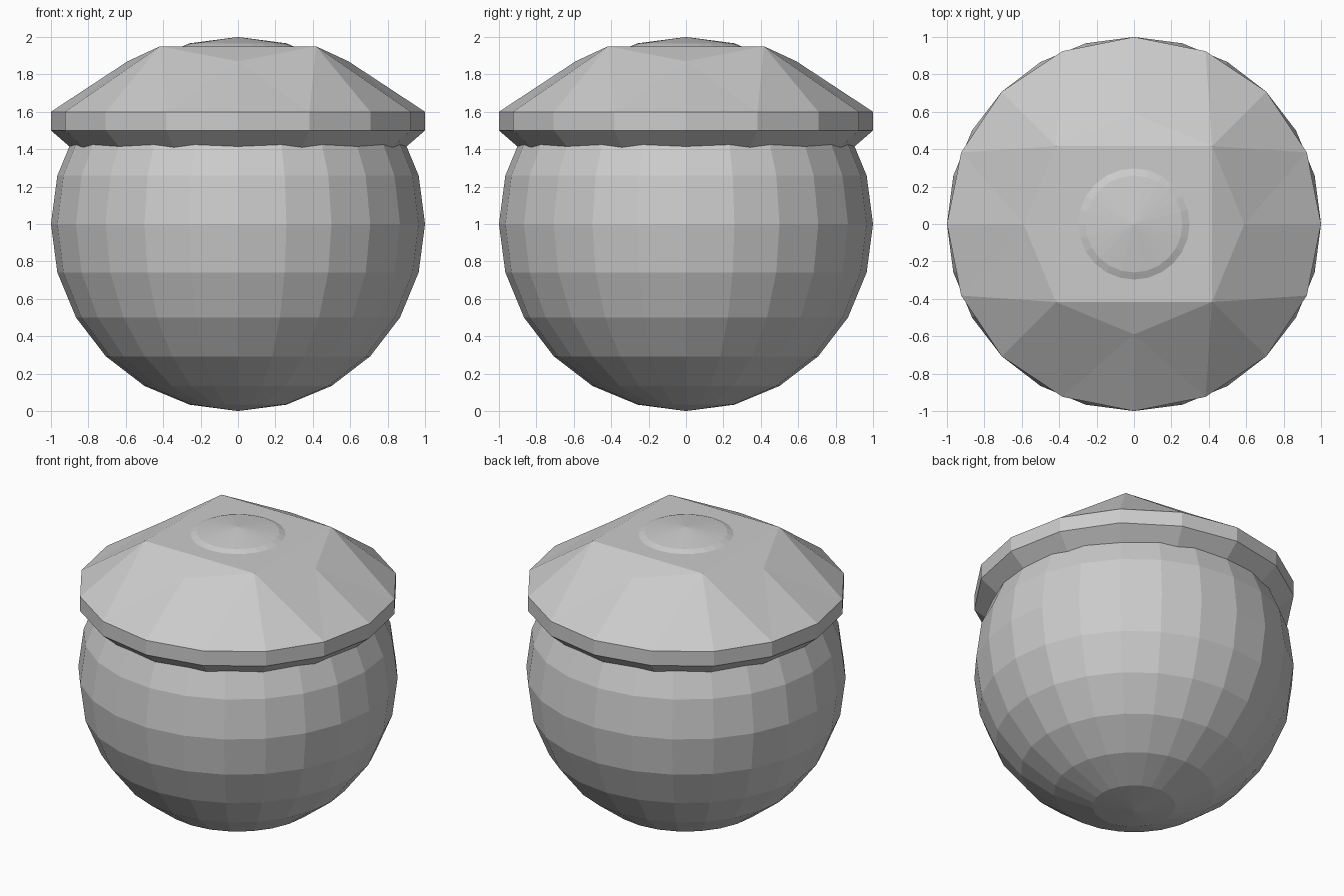
import bpy, bmesh, math

if "Cube" in bpy.data.objects:
    bpy.data.objects.remove(bpy.data.objects["Cube"])

# Faceted round pot body
bpy.ops.mesh.primitive_uv_sphere_add(segments=24, ring_count=12, radius=1, location=(0, 0, 1))
bpy.context.object.name = "pot_body"

# Sixteen-sided lid with a square flat top and chamfered corners
bm = bmesh.new()


def ring(count, radius, heights):
    """Ring of vertices; heights are cycled around it."""
    out = []
    for i in range(count):
        a = 2 * math.pi * i / count
        out.append(bm.verts.new((radius * math.cos(a), radius * math.sin(a),
                                 heights[i % len(heights)])))
    return out


under = ring(16, 0.85, [1.37])
low = ring(16, 1.0, [1.5])
high = ring(16, 1.0, [1.6])
crown = ring(8, 0.59, [1.87, 1.95])

# Underside bevel and rim
for a, b in ((under, low), (low, high)):
    for i in range(16):
        j = (i + 1) % 16
        bm.faces.new((a[i], a[j], b[j], b[i]))
bm.faces.new(under[::-1])

# Sloping roof: each crown point fans to three rim points
for k in range(8):
    i = 2 * k
    bm.faces.new((high[i - 1], high[i], crown[k]))
    bm.faces.new((high[i], high[(i + 1) % 16], crown[k]))
    bm.faces.new((crown[k], high[i + 1], crown[(k + 1) % 8]))

# Flat square top and its four edge triangles
bm.faces.new([crown[k] for k in (1, 3, 5, 7)])
for k in (0, 2, 4, 6):
    bm.faces.new((crown[k - 1], crown[k], crown[k + 1]))

bmesh.ops.recalc_face_normals(bm, faces=bm.faces)
mesh = bpy.data.meshes.new("lid")
bm.to_mesh(mesh)
bm.free()
bpy.context.collection.objects.link(bpy.data.objects.new("lid", mesh))
